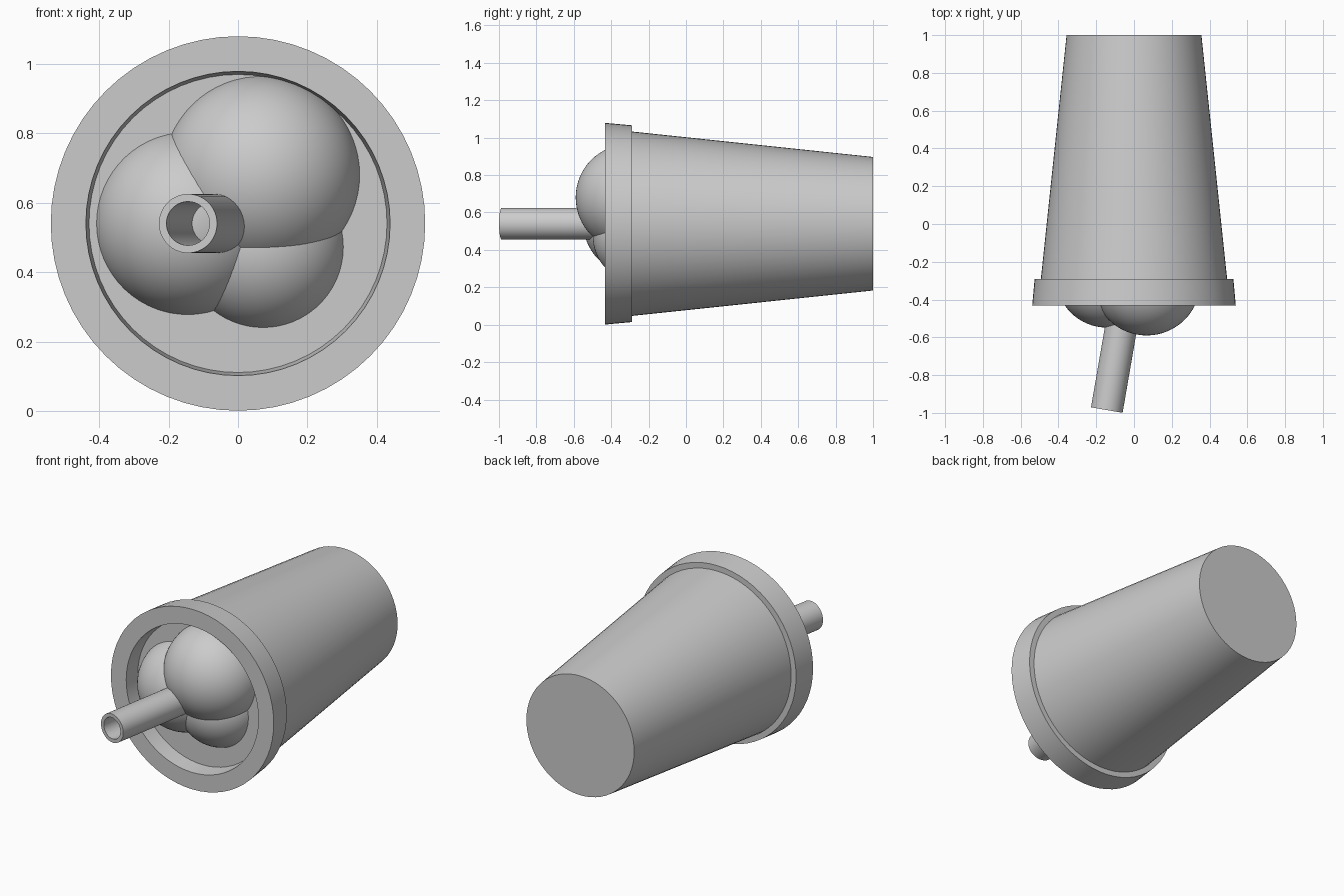
import bpy, bmesh, math
from mathutils import Vector, Matrix

if "Cube" in bpy.data.objects:
    bpy.data.objects.remove(bpy.data.objects["Cube"])

CZ = 0.54  # height of the cup axis


def lathe(name, profile, origin, axis, segs=64, closed=False):
    """Revolve (radius, distance) points around an axis; radius 0 makes a pole."""
    bm = bmesh.new()
    rot = Vector((0, 0, 1)).rotation_difference(Vector(axis).normalized())
    mat = Matrix.Translation(origin) @ rot.to_matrix().to_4x4()
    rings = []
    for r, d in profile:
        n = segs if r > 0 else 1
        rings.append([bm.verts.new(mat @ Vector((
            r * math.cos(2 * math.pi * i / segs),
            r * math.sin(2 * math.pi * i / segs), d))) for i in range(n)])
    pairs = list(zip(rings, rings[1:]))
    if closed:
        pairs.append((rings[-1], rings[0]))
    for a, b in pairs:
        for i in range(segs):
            j = (i + 1) % segs
            quad = [a[i % len(a)], a[j % len(a)], b[j % len(b)], b[i % len(b)]]
            bm.faces.new(list(dict.fromkeys(quad)))
    bmesh.ops.recalc_face_normals(bm, faces=bm.faces)
    return finish(name, bm)


def finish(name, bm):
    mesh = bpy.data.meshes.new(name)
    bm.to_mesh(mesh)
    bm.free()
    obj = bpy.data.objects.new(name, mesh)
    bpy.context.collection.objects.link(obj)
    bpy.ops.object.select_all(action='DESELECT')
    obj.select_set(True)
    bpy.context.view_layer.objects.active = obj
    bpy.ops.object.shade_smooth_by_angle(angle=math.radians(30))
    return obj


# Tapered cup with stepped collar and a shallow recessed mouth
lathe("cup", [(0, 1.0), (0.357, 1.0), (0.493, -0.29), (0.526, -0.29),
              (0.539, -0.432), (0.438, -0.432), (0.429, -0.335), (0, -0.335)],
      (0, 0, CZ), (0, 1, 0))

# Scoops sitting in the mouth
scoops = {"scoop_top": ((0.067, -0.305, 0.68), 0.285),
          "scoop_left": ((-0.145, -0.28, 0.54), 0.268),
          "scoop_bottom": ((0.072, -0.252, 0.472), 0.246)}
for name, (centre, radius) in scoops.items():
    bm = bmesh.new()
    bmesh.ops.create_uvsphere(bm, u_segments=64, v_segments=32, radius=radius,
                              matrix=Matrix.Translation(centre))
    finish(name, bm)

# Hollow straw leaning sideways
lean = math.radians(9.8)
lathe("straw", [(0.085, 0), (0.085, 0.62), (0.063, 0.62), (0.063, 0)],
      (-0.144, -0.985, CZ), (math.sin(lean), math.cos(lean), 0), 48, closed=True)
